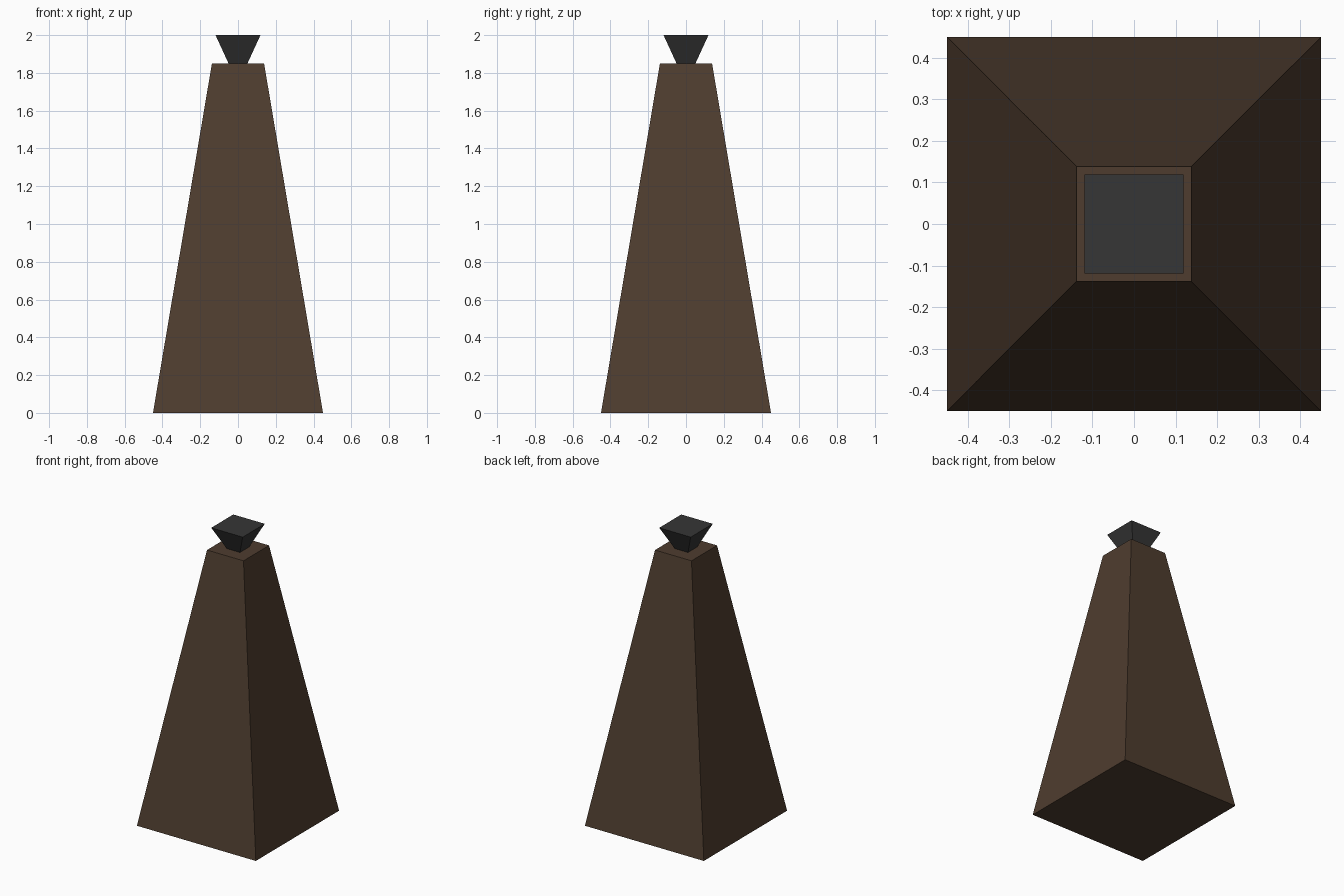
import bpy, bmesh

if "Cube" in bpy.data.objects:
    bpy.data.objects.remove(bpy.data.objects["Cube"])


def material(name, rgb):
    m = bpy.data.materials.new(name)
    m.diffuse_color = (*rgb, 1.0)
    m.use_nodes = True
    m.node_tree.nodes["Principled BSDF"].inputs["Base Color"].default_value = m.diffuse_color
    return m


def frustum(name, z0, half0, z1, half1, mat):
    """Square tapered block between two heights."""
    bm = bmesh.new()
    bmesh.ops.create_cube(bm, size=2)
    for v in bm.verts:
        half, z = (half1, z1) if v.co.z > 0 else (half0, z0)
        v.co = (v.co.x * half, v.co.y * half, z)
    bmesh.ops.recalc_face_normals(bm, faces=bm.faces)
    mesh = bpy.data.meshes.new(name)
    bm.to_mesh(mesh)
    bm.free()
    mesh.materials.append(mat)
    obj = bpy.data.objects.new(name, mesh)
    bpy.context.collection.objects.link(obj)
    return obj


brown = material("dark brown", (0.077, 0.046, 0.028))
charcoal = material("charcoal", (0.037, 0.037, 0.037))

# Tall tapered body
frustum("tapered_body", 0.0, 0.45, 1.85, 0.138, brown)
# Flared cap, narrow end resting on the body
frustum("flared_cap", 1.85, 0.05, 2.0, 0.119, charcoal)
